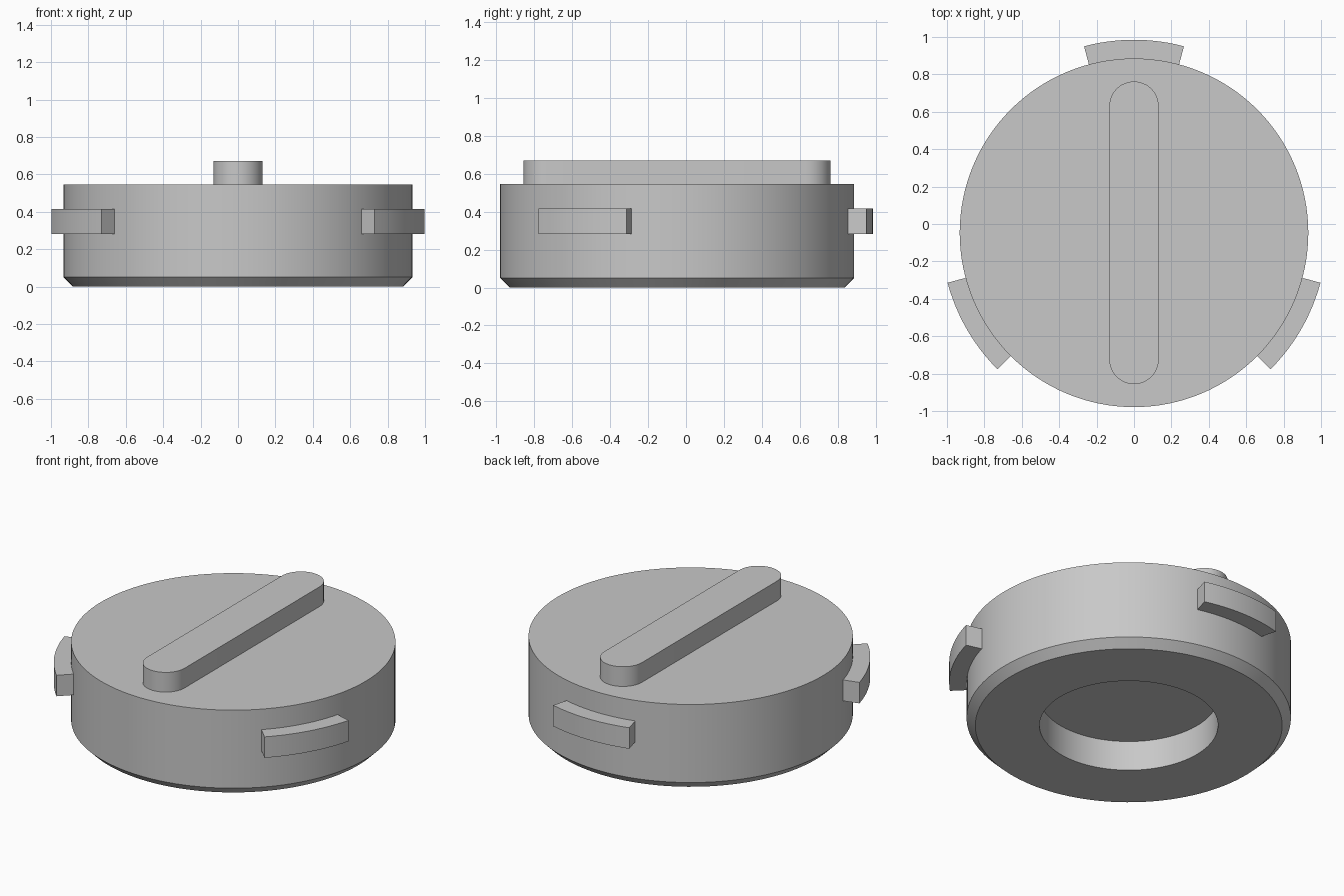
import bpy, bmesh
from math import cos, sin, pi, radians
from mathutils import Vector

CENTRE_Y = -0.047
BODY_R, TAB_R = 0.932, 1.032
BODY_TOP, HANDLE_TOP = 0.545, 0.67
SEGMENTS = 128

cube = bpy.data.objects.get("Cube")
if cube:
    bpy.data.objects.remove(cube, do_unlink=True)

grey = bpy.data.materials.new("plain grey")
grey.use_nodes = True
grey.diffuse_color = (0.58, 0.58, 0.58, 1)
grey.node_tree.nodes["Principled BSDF"].inputs["Base Color"].default_value = grey.diffuse_color


def finish(name, bm):
    """Turn a bmesh into a smooth-shaded object with sharp edges kept."""
    bmesh.ops.recalc_face_normals(bm, faces=bm.faces)
    mesh = bpy.data.meshes.new(name)
    bm.to_mesh(mesh)
    bm.free()
    mesh.materials.append(grey)
    obj = bpy.data.objects.new(name, mesh)
    obj.location.y = CENTRE_Y
    bpy.context.collection.objects.link(obj)
    bpy.ops.object.select_all(action='DESELECT')
    obj.select_set(True)
    bpy.context.view_layer.objects.active = obj
    bpy.ops.object.shade_smooth_by_angle(angle=radians(30))
    return obj


def arc(radius, start, end, steps, offset=(0, 0)):
    """Points along an arc, angles in degrees."""
    angles = [radians(start + (end - start) * i / steps) for i in range(steps + 1)]
    return [(offset[0] + radius * cos(a), offset[1] + radius * sin(a)) for a in angles]


def prism(name, outline, z0, z1):
    """Extrude a flat outline upward from z0 to z1."""
    bm = bmesh.new()
    face = bm.faces.new([bm.verts.new((x, y, z0)) for x, y in outline])
    grown = bmesh.ops.extrude_face_region(bm, geom=[face], use_keep_orig=True)
    top = [v for v in grown["geom"] if isinstance(v, bmesh.types.BMVert)]
    bmesh.ops.translate(bm, verts=top, vec=(0, 0, z1 - z0))
    return finish(name, bm)


# Round body: chamfered lower rim and a blind recess underneath
profile = [(0, 0.19), (0.513, 0.19), (0.513, 0), (BODY_R - 0.05, 0),
           (BODY_R, 0.05), (BODY_R, BODY_TOP), (0, BODY_TOP)]
bm = bmesh.new()
verts = [bm.verts.new((r, 0, z)) for r, z in profile]
edges = [bm.edges.new(pair) for pair in zip(verts, verts[1:])]
bmesh.ops.spin(bm, geom=verts + edges, cent=Vector(), axis=(0, 0, 1),
               angle=2 * pi, steps=SEGMENTS)
bmesh.ops.remove_doubles(bm, verts=bm.verts, dist=0.0005)
finish("round_body", bm)

# Grip bar with rounded ends across the top
half_width, end = 0.132, 0.677
bar = arc(half_width, 0, 180, 24, (0, end)) + arc(half_width, 180, 360, 24, (0, -end))
prism("grip_bar", bar, BODY_TOP - 0.01, HANDLE_TOP)

# Three curved locking tabs evenly spaced around the side
for name, angle in (("back", 90), ("right", 210), ("left", 330)):
    sector = (arc(TAB_R, angle - 15, angle + 15, 12)
              + arc(BODY_R - 0.02, angle + 15, angle - 15, 12))
    prism(name + "_locking_tab", sector, 0.282, 0.415)
